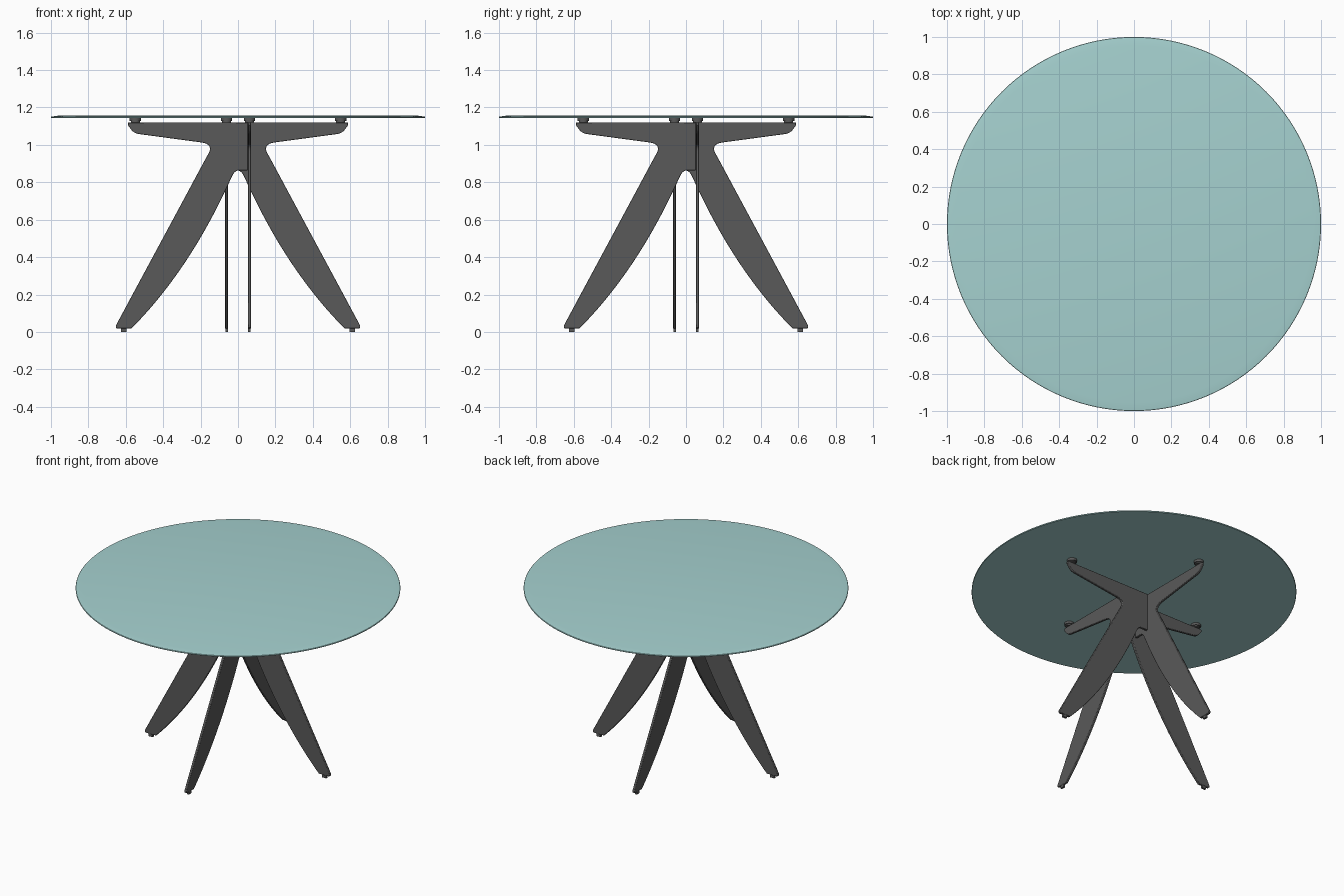
import bpy, bmesh, math
from mathutils import Matrix

if "Cube" in bpy.data.objects:
    bpy.data.objects.remove(bpy.data.objects["Cube"])

OFFSET = 0.061   # distance of each leg panel from the centre planes
THICK = 0.016


def material(name, rgb):
    m = bpy.data.materials.new(name)
    m.diffuse_color = (*rgb, 1)
    m.use_nodes = True
    m.node_tree.nodes["Principled BSDF"].inputs["Base Color"].default_value = m.diffuse_color
    return m


def finish(name, bm, mat, bevel=0.0, turn=0.0):
    bmesh.ops.recalc_face_normals(bm, faces=bm.faces)
    bmesh.ops.transform(bm, matrix=Matrix.Rotation(turn, 4, 'Z'), verts=bm.verts)
    me = bpy.data.meshes.new(name)
    bm.to_mesh(me)
    bm.free()
    ob = bpy.data.objects.new(name, me)
    bpy.context.collection.objects.link(ob)
    me.materials.append(mat)
    bpy.ops.object.select_all(action='DESELECT')
    ob.select_set(True)
    bpy.context.view_layer.objects.active = ob
    bpy.ops.object.shade_smooth_by_angle(angle=math.radians(30))
    if bevel:
        mod = ob.modifiers.new("rounded_edges", 'BEVEL')
        mod.width = bevel
        mod.segments = 2
        mod.limit_method = 'ANGLE'
        mod.angle_limit = math.radians(50)
    return ob


def lathe(bm, profile, segments, x=0, y=0):
    # Stack of circles from (radius, z) points, closed at both ends
    rings = []
    for r, z in profile:
        rings.append([bm.verts.new((x + r * math.cos(2 * math.pi * i / segments),
                                    y + r * math.sin(2 * math.pi * i / segments), z))
                      for i in range(segments)])
    for a, b in zip(rings, rings[1:]):
        for i in range(segments):
            j = (i + 1) % segments
            bm.faces.new((a[i], a[j], b[j], b[i]))
    bm.faces.new(rings[0][::-1])
    bm.faces.new(rings[-1])


def bezier(p0, p1, p2, n):
    return [tuple((1 - t) ** 2 * a + 2 * t * (1 - t) * b + t * t * c
                  for a, b, c in zip(p0, p1, p2))
            for t in (i / n for i in range(n + 1))]


dark = material("dark_metal", (0.1, 0.1, 0.1))
glass = material("tinted_glass", (0.38, 0.64, 0.63))

# Leg panel outline: support arm, rounded armpit, tapered leg, curved inner edge
inner_end = -OFFSET + THICK / 2
outline = [(inner_end, 1.12), (0.588, 1.12), (0.588, 1.104)]
outline += bezier((0.568, 1.078), (0.555, 1.062), (0.53, 1.058), 4)
outline += bezier((0.195, 1.013), (0.125, 1.003), (0.163, 0.945), 8)
outline += bezier((0.65, 0.04), (0.66, 0.018), (0.64, 0.018), 4)
outline += bezier((0.57, 0.018), (0.255, 0.335), (0.035, 0.826), 20)
outline += bezier((0.03, 0.836), (0.018, 0.862), (-0.005, 0.864), 5)
outline += [(inner_end, 0.864)]

for k, side in enumerate(("right", "back", "left", "front")):
    turn = k * math.pi / 2

    # Flat leg panel
    bm = bmesh.new()
    face = bm.faces.new([bm.verts.new((u, OFFSET - THICK / 2, z)) for u, z in outline])
    ext = bmesh.ops.extrude_face_region(bm, geom=[face])
    bmesh.ops.translate(bm, vec=(0, THICK, 0),
                        verts=[v for v in ext["geom"] if isinstance(v, bmesh.types.BMVert)])
    finish(side + "_leg", bm, dark, 0.003, turn)

    # Stepped round pad under the top
    bm = bmesh.new()
    lathe(bm, [(0.024, 1.119), (0.024, 1.127), (0.03, 1.127), (0.03, 1.144)], 32, 0.549, OFFSET)
    finish(side + "_top_pad", bm, dark, 0, turn)

    # Small glide below the foot
    bm = bmesh.new()
    bmesh.ops.create_cube(bm, size=1, matrix=Matrix.Translation((0.61, OFFSET, 0.01))
                          @ Matrix.Diagonal((0.03, 0.013, 0.02, 1)))
    finish(side + "_foot_glide", bm, dark, 0, turn)

# Round glass top with a shallow bevelled rim
bm = bmesh.new()
lathe(bm, [(0.998, 1.143), (1.0, 1.145), (1.0, 1.149), (0.998, 1.151), (0.955, 1.157)], 128)
finish("table_top", bm, glass)
